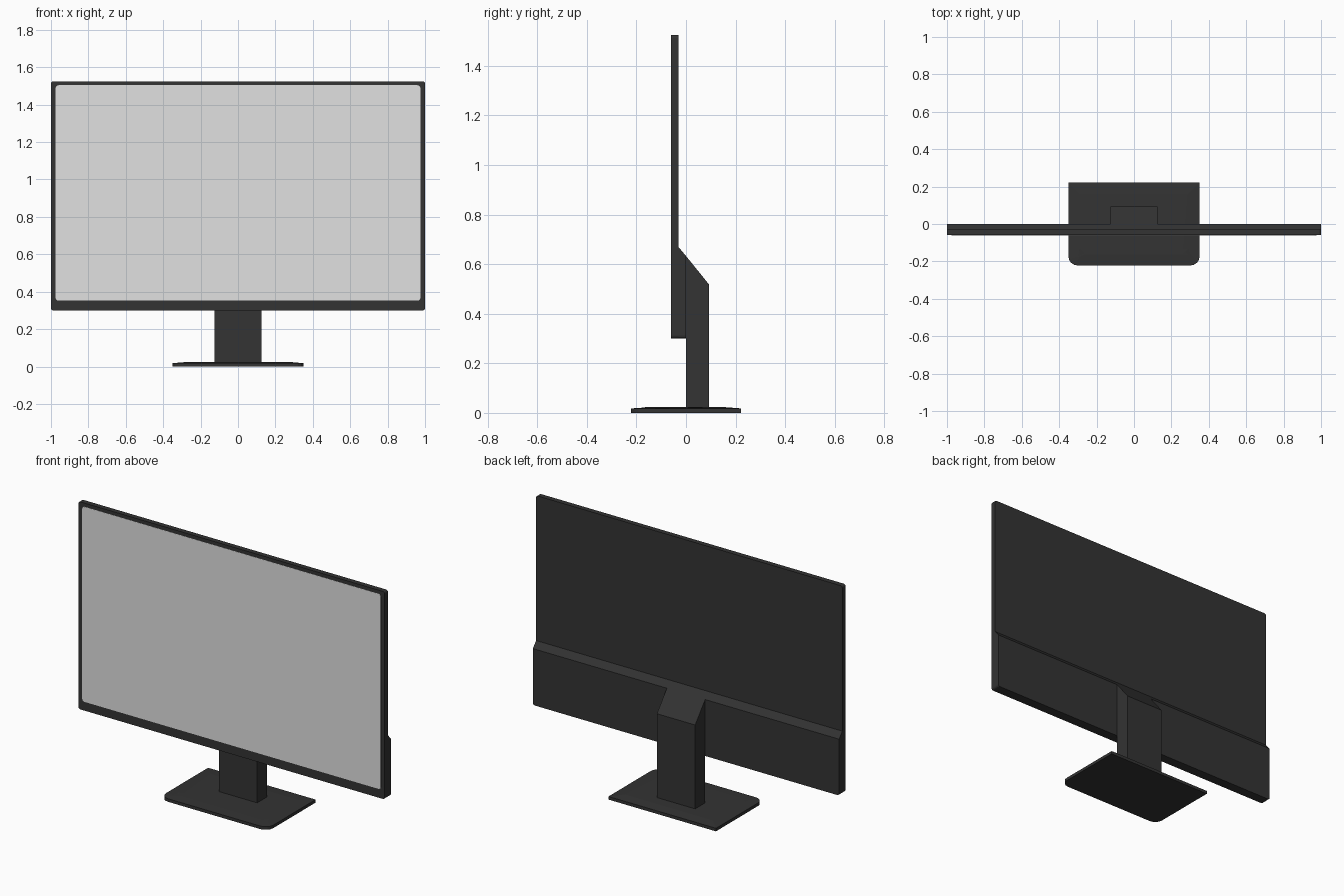
import bpy, bmesh, math
from mathutils import Vector

if "Cube" in bpy.data.objects:
    bpy.data.objects.remove(bpy.data.objects["Cube"])


def material(name, rgb):
    m = bpy.data.materials.new(name)
    m.diffuse_color = (*rgb, 1)
    m.use_nodes = True
    m.node_tree.nodes["Principled BSDF"].inputs["Base Color"].default_value = m.diffuse_color
    return m


DARK = material("dark plastic", (0.033, 0.033, 0.033))
GREY = material("screen grey", (0.75, 0.75, 0.75))


def rounded_rect(x, v0, v1, r_low, r_high, steps=4):
    """Outline of a rectangle with separate low and high corner radii."""
    pts = []
    for sx, v, r, a0 in ((1, v0, r_low, -90), (1, v1, r_high, 0),
                         (-1, v1, r_high, 90), (-1, v0, r_low, 180)):
        if r == 0:
            pts.append((sx * x, v))
            continue
        cx, cv = sx * (x - r), v + (r if v == v0 else -r)
        for i in range(steps + 1):
            a = math.radians(a0 + 90 * i / steps)
            pts.append((cx + r * math.cos(a), cv + r * math.sin(a)))
    return pts


def finish(name, bm, mat):
    bmesh.ops.recalc_face_normals(bm, faces=bm.faces[:])
    me = bpy.data.meshes.new(name)
    bm.to_mesh(me)
    bm.free()
    me.materials.append(mat)
    ob = bpy.data.objects.new(name, me)
    bpy.context.collection.objects.link(ob)
    return ob


def prism(points, push):
    """Solid made by pushing a flat outline along a vector."""
    bm = bmesh.new()
    face = bm.faces.new([bm.verts.new(p) for p in points])
    out = bmesh.ops.extrude_face_region(bm, geom=[face])["geom"]
    moved = [g for g in out if isinstance(g, bmesh.types.BMVert)]
    bmesh.ops.translate(bm, verts=moved, vec=Vector(push))
    bm.faces.ensure_lookup_table()
    if face.is_valid and all(len(e.link_faces) == 1 for e in face.edges):
        bm.faces.new(list(face.verts))
    holes = [e for e in bm.edges if len(e.link_faces) == 1]
    if holes:
        bmesh.ops.holes_fill(bm, edges=holes, sides=0)
    return bm


# thin display panel
panel = rounded_rect(1.0, 0.30, 1.525, 0.012, 0.012)
finish("display_panel", prism([(x, -0.06, z) for x, z in panel], (0, 0.03, 0)), DARK)

# screen plate
screen = rounded_rect(0.975, 0.352, 1.504, 0.016, 0.016)
finish("screen", prism([(x, -0.061, z) for x, z in screen], (0, 0.003, 0)), GREY)

# thicker lower rear housing with sloped top and softened bottom corners
housing = [(-0.031, 0.30), (0, 0.30), (0, 0.633), (-0.031, 0.67)]
bm = prism([(-1, y, z) for y, z in housing], (2, 0, 0))
corners = [e for e in bm.edges
           if all(v.co.z < 0.301 for v in e.verts)
           and abs(e.verts[0].co.x - e.verts[1].co.x) < 0.01]
bmesh.ops.bevel(bm, geom=corners, offset=0.012, segments=3, profile=0.5, affect='EDGES')
finish("rear_housing", bm, DARK)

# stand column, its slope continues the housing slope
column = [(0, 0.015), (0.093, 0.015), (0.093, 0.518), (0, 0.633)]
finish("stand_column", prism([(-0.125, y, z) for y, z in column], (0.25, 0, 0)), DARK)

# base plate, rounded at the front, top rising slightly towards the column
base = rounded_rect(0.351, -0.222, 0.222, 0.05, 0.0)
bm = prism([(x, y, 0) for x, y in base], (0, 0, 0.018))
top = [f for f in bm.faces if f.calc_center_median().z > 0.017]
bmesh.ops.inset_region(bm, faces=top, thickness=0.09)
for f in top:
    for v in f.verts:
        v.co.z = 0.023
finish("base_plate", bm, DARK)
